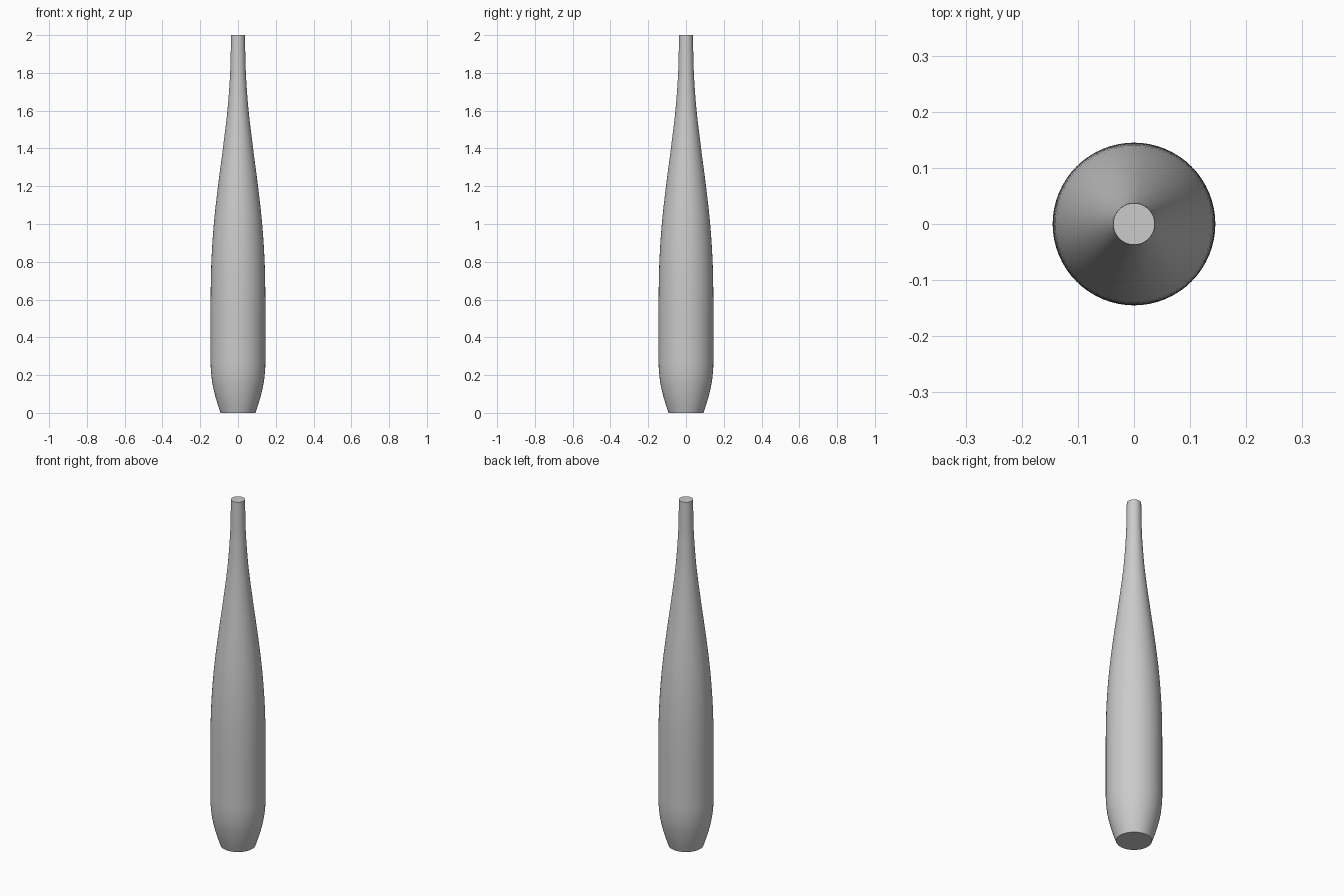
import bpy, bmesh, math

cube = bpy.data.objects.get("Cube")
if cube:
    bpy.data.objects.remove(cube, do_unlink=True)

# Plain grey material
grey = bpy.data.materials.new("plain_grey")
grey.use_nodes = True
color = (0.6, 0.6, 0.6, 1)
grey.diffuse_color = color
grey.node_tree.nodes["Principled BSDF"].inputs["Base Color"].default_value = color

# Silhouette as (radius, height), from base to tip
PROFILE = [(0.092, 0), (0.112, 0.06), (0.128, 0.12), (0.139, 0.18), (0.145, 0.26),
           (0.145, 0.42), (0.145, 0.6), (0.141, 0.8), (0.128, 1.0), (0.106, 1.2),
           (0.080, 1.4), (0.056, 1.6), (0.045, 1.74), (0.040, 1.84), (0.037, 2.0)]
SIDES = 64
STEPS = 4


def smooth_profile(points):
    """Resample the silhouette with a cubic through every point."""
    slopes = []
    for i in range(len(points)):
        a, b = points[max(i - 1, 0)], points[min(i + 1, len(points) - 1)]
        slopes.append((b[0] - a[0]) / (b[1] - a[1]))
    result = []
    for i in range(len(points) - 1):
        (r0, z0), (r1, z1) = points[i], points[i + 1]
        h = z1 - z0
        for k in range(STEPS):
            t = k / STEPS
            s = t * t * (3 - 2 * t)
            r = r0 + (r1 - r0) * s
            r += h * t * (1 - t) * (slopes[i] * (1 - t) - slopes[i + 1] * t)
            result.append((min(r, 0.145), z0 + h * t))
    return result + [points[-1]]


# Turned body with flat base and flat tip
bm = bmesh.new()
rings = []
for r, z in smooth_profile(PROFILE):
    angles = [math.tau * i / SIDES for i in range(SIDES)]
    rings.append([bm.verts.new((r * math.cos(a), r * math.sin(a), z)) for a in angles])
for low, high in zip(rings, rings[1:]):
    for i in range(SIDES):
        j = (i + 1) % SIDES
        bm.faces.new((low[i], low[j], high[j], high[i]))
bm.faces.new(list(reversed(rings[0])))
bm.faces.new(rings[-1])

mesh = bpy.data.meshes.new("turned_body")
bm.to_mesh(mesh)
bm.free()
body = bpy.data.objects.new("turned_body", mesh)
bpy.context.collection.objects.link(body)
mesh.materials.append(grey)

bpy.ops.object.select_all(action="DESELECT")
body.select_set(True)
bpy.context.view_layer.objects.active = body
bpy.ops.object.shade_smooth_by_angle(angle=math.radians(35))
